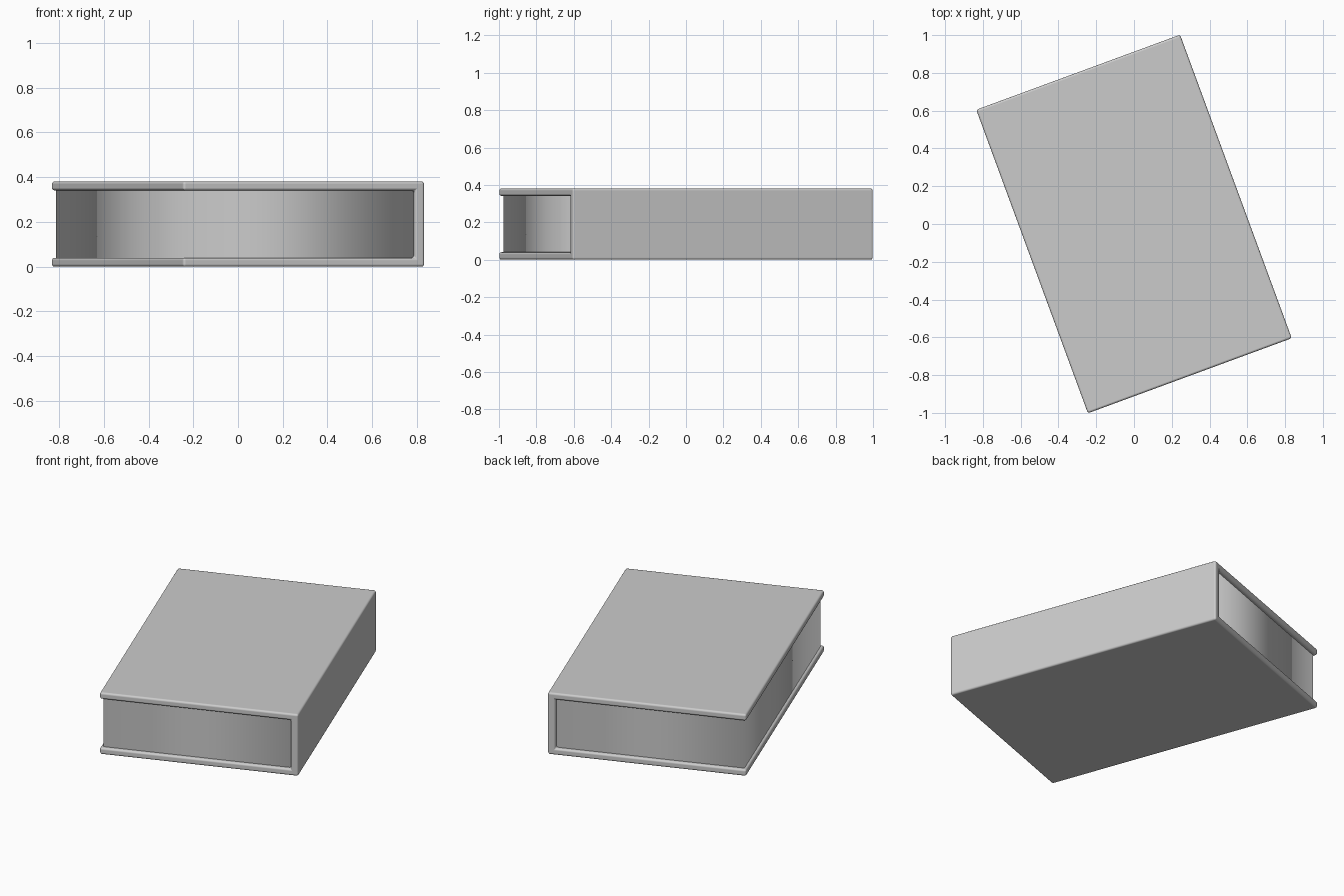
import bpy, bmesh, math

if "Cube" in bpy.data.objects:
    bpy.data.objects.remove(bpy.data.objects["Cube"])

W, L, H = 1.15, 1.712, 0.381      # width, length, height of the closed book
T, SPINE = 0.04, 0.045            # board and spine thickness
INSET_X, INSET_Y = 0.016, 0.022   # how far the pages sit inside the covers
TURN = math.radians(20.2)


def extruded(name, profile, direction):
    """Closed prism made from a profile outline."""
    bm = bmesh.new()
    face = bm.faces.new([bm.verts.new(p) for p in profile])
    new = bmesh.ops.extrude_face_region(bm, geom=[face])
    verts = [v for v in new["geom"] if isinstance(v, bmesh.types.BMVert)]
    bmesh.ops.translate(bm, verts=verts, vec=direction)
    bmesh.ops.recalc_face_normals(bm, faces=bm.faces)
    for f in bm.faces:
        f.smooth = True
    # keep horizontal caps crisp on upright prisms
    if direction[2]:
        for e in bm.edges:
            e.smooth = abs(e.verts[0].co.z - e.verts[1].co.z) > 1e-4
    mesh = bpy.data.meshes.new(name)
    bm.to_mesh(mesh)
    bm.free()
    obj = bpy.data.objects.new(name, mesh)
    bpy.context.collection.objects.link(obj)
    obj.rotation_euler.z = TURN
    return obj


# Cover: front board, spine and back board as one U-shaped profile
x0, x1, xs, y0 = -W / 2, W / 2, W / 2 - SPINE, -L / 2
outline = [(x0, 0), (x1, 0), (x1, H), (x0, H),
           (x0, H - T), (xs, H - T), (xs, T), (x0, T)]
cover = extruded("book_cover", [(x, y0, z) for x, z in outline], (0, L, 0))
bevel = cover.modifiers.new("rounded_edges", "BEVEL")
bevel.width = 0.012
bevel.segments = 3
bevel.limit_method = "ANGLE"
bevel.harden_normals = True

# Page block: softly shaded around its upright corners
px, py = x0 + INSET_X, L / 2 - INSET_Y
pages = extruded("page_block",
                 [(px, -py, T - 0.005), (xs + 0.005, -py, T - 0.005),
                  (xs + 0.005, py, T - 0.005), (px, py, T - 0.005)],
                 (0, 0, H - 2 * T + 0.01))
